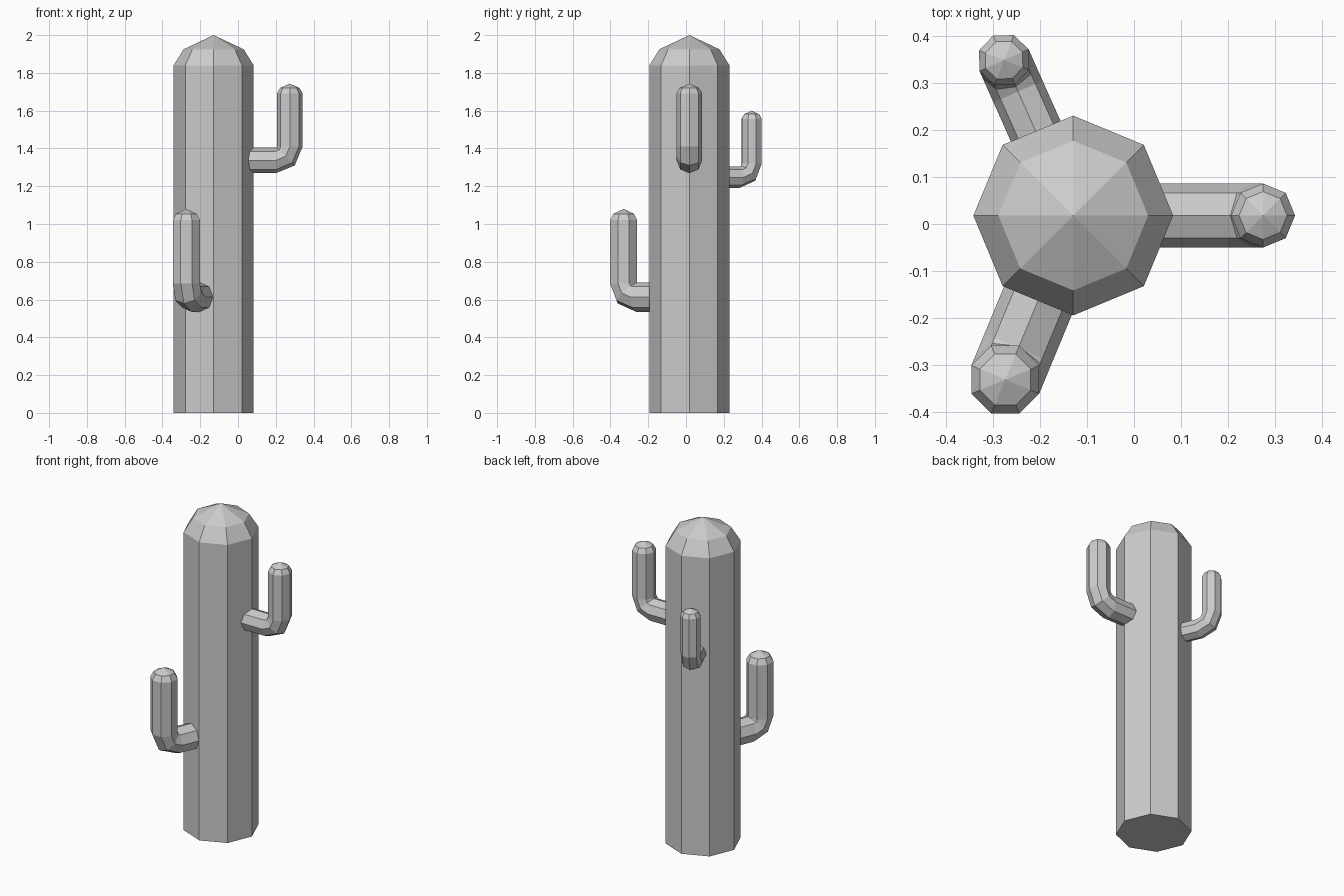
import bpy, bmesh
from math import cos, sin, pi, radians
from mathutils import Vector

if "Cube" in bpy.data.objects:
    bpy.data.objects.remove(bpy.data.objects["Cube"])

SIDES = 8
CENTRE = Vector((-0.129, 0.018, 0))
UP = Vector((0, 0, 1))


def lofted(name, rings, apex, out):
    """Skin octagonal rings (centre, heading, radius), closing with a pointed tip."""
    side = UP.cross(out)
    bm = bmesh.new()
    loops = []
    for centre, heading, radius in rings:
        across = side.cross(heading)
        loops.append([bm.verts.new(centre + radius * (cos(a) * across + sin(a) * side))
                      for a in (2 * pi * i / SIDES for i in range(SIDES))])
    bm.faces.new(loops[0][::-1])
    for low, high in zip(loops, loops[1:]):
        for i in range(SIDES):
            j = (i + 1) % SIDES
            bm.faces.new((low[i], low[j], high[j], high[i]))
    tip = bm.verts.new(apex)
    for i in range(SIDES):
        bm.faces.new((loops[-1][i], loops[-1][(i + 1) % SIDES], tip))
    bmesh.ops.recalc_face_normals(bm, faces=bm.faces)
    mesh = bpy.data.meshes.new(name)
    bm.to_mesh(mesh)
    bm.free()
    bpy.context.collection.objects.link(bpy.data.objects.new(name, mesh))


def arm(name, angle, reach, z, top, r, bend=0.073):
    """Horizontal stub, a two-step elbow, then an upright with a domed tip."""
    out = Vector((cos(radians(angle)), sin(radians(angle)), 0))
    at = lambda d, h: CENTRE + out * d + UP * h
    rings = [(at(0.1, z), out, r)]
    for k in range(3):
        a = k * pi / 4
        rings.append((at(reach - bend + bend * sin(a), z + bend - bend * cos(a)),
                      out * cos(a) + UP * sin(a), r))
    rings.append((at(reach, top - 0.76 * r), UP, r))
    rings.append((at(reach, top - 0.33 * r), UP, r * 0.75))
    lofted(name, rings, at(reach, top), out)


# Trunk with domed top
lofted("trunk", [(CENTRE + UP * z, UP, r) for z, r in
                 ((0, 0.212), (1.84, 0.212), (1.925, 0.159))],
       CENTRE + UP * 2, Vector((1, 0, 0)))

# Three arms around the trunk
arm("right_arm", 0, 0.403, 1.337, 1.743, 0.068)
arm("front_arm", 247.5, 0.377, 0.613, 1.08, 0.078)
arm("back_arm", 114, 0.361, 1.247, 1.6, 0.057)
